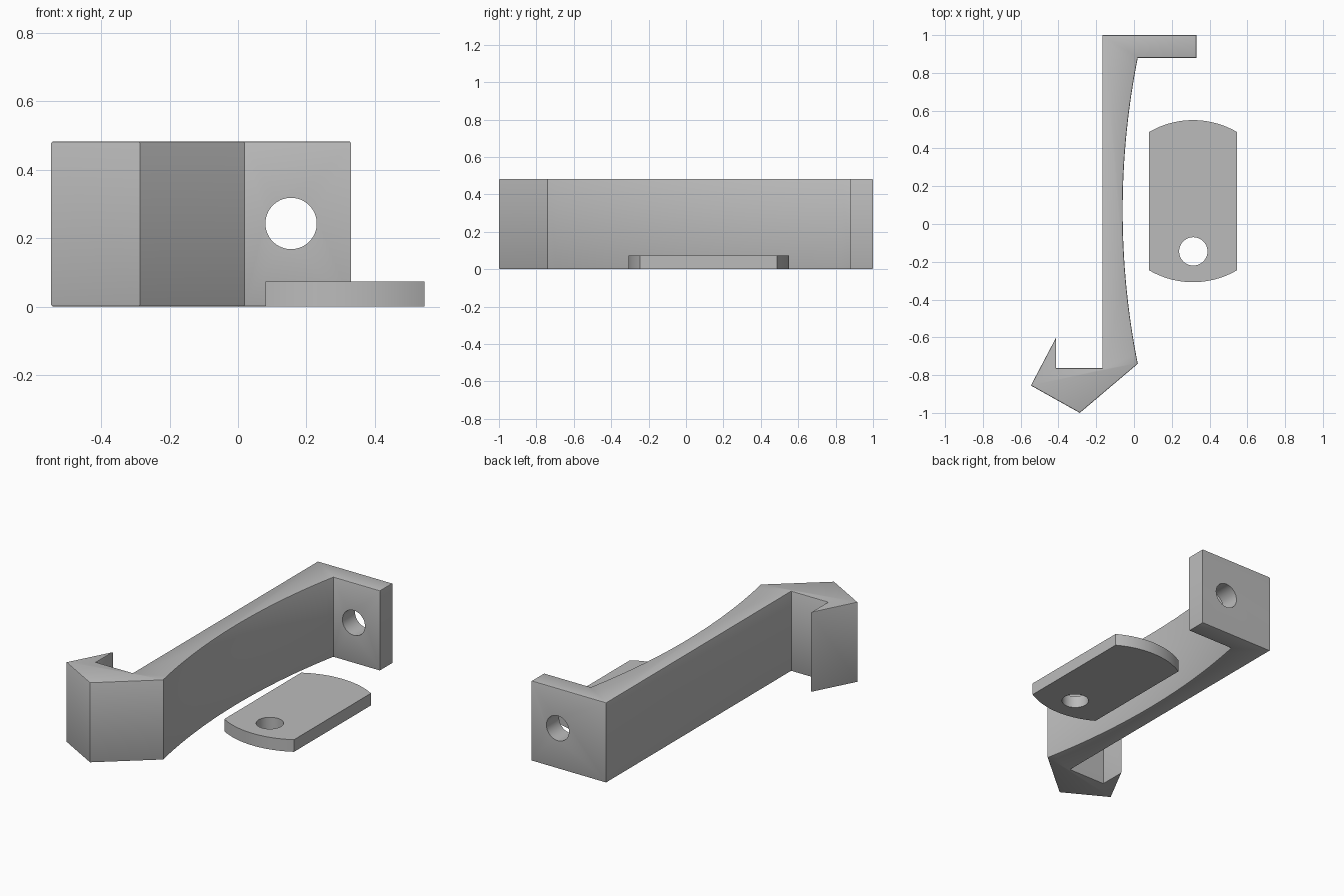
import bpy, bmesh, math
from mathutils import Vector

cube = bpy.data.objects.get("Cube")
if cube:
    bpy.data.objects.remove(cube, do_unlink=True)

grey = bpy.data.materials.new("plain grey")
grey.use_nodes = True
COLOUR = (0.5, 0.5, 0.5, 1)
grey.diffuse_color = COLOUR
grey.node_tree.nodes["Principled BSDF"].inputs["Base Color"].default_value = COLOUR


def arc(start, end, sagitta, steps):
    """Points on a shallow arc; positive sagitta bulges right of travel."""
    a, b = Vector(start), Vector(end)
    half = (b - a).length / 2
    along = (b - a).normalized()
    right = Vector((along.y, -along.x))
    radius = (half ** 2 + sagitta ** 2) / (2 * abs(sagitta))
    side = math.copysign(1, sagitta)
    centre = (a + b) / 2 + right * (sagitta - side * radius)
    sweep = math.asin(half / radius)
    points = []
    for i in range(steps + 1):
        t = sweep * (2 * i / steps - 1)
        points.append(centre + along * radius * math.sin(t)
                      + right * side * radius * math.cos(t))
    return points


def extrude(name, outline, height, rim=0):
    """Raise an outline into a solid, optionally easing its top and bottom rims."""
    bm = bmesh.new()
    base = bm.faces.new([bm.verts.new((p[0], p[1], 0)) for p in outline])
    top = bmesh.ops.extrude_face_region(bm, geom=[base], use_keep_orig=True)
    verts = [g for g in top["geom"] if isinstance(g, bmesh.types.BMVert)]
    bmesh.ops.translate(bm, verts=verts, vec=(0, 0, height))
    bmesh.ops.recalc_face_normals(bm, faces=bm.faces)
    if rim:
        rims = [e for e in bm.edges if abs(e.verts[0].co.z - e.verts[1].co.z) < 1e-5]
        bmesh.ops.bevel(bm, geom=rims, offset=rim, segments=2, profile=0.5,
                        affect='EDGES')
    mesh = bpy.data.meshes.new(name)
    bm.to_mesh(mesh)
    bm.free()
    mesh.materials.append(grey)
    obj = bpy.data.objects.new(name, mesh)
    bpy.context.collection.objects.link(obj)
    return obj


def drill(obj, location, radius, rotation=(0, 0, 0)):
    """Cut a round hole and remove the cutter."""
    bpy.ops.mesh.primitive_cylinder_add(vertices=64, radius=radius, depth=0.4,
                                        location=location, rotation=rotation)
    cutter = bpy.context.object
    cutter.hide_render = True
    cutter.data.materials.append(grey)
    mod = obj.modifiers.new("hole", 'BOOLEAN')
    mod.operation = 'DIFFERENCE'
    mod.solver = 'EXACT'
    mod.object = cutter
    bpy.ops.object.select_all(action='DESELECT')
    obj.select_set(True)
    bpy.context.view_layer.objects.active = obj
    bpy.ops.object.modifier_apply(modifier=mod.name)
    bpy.data.objects.remove(cutter, do_unlink=True)
    bpy.ops.object.shade_smooth_by_angle(angle=math.radians(25))


# Hooked arm with a curved inner side and a mounting tab
outline = [(-0.168, 1), (0.33, 1), (0.33, 0.88)]
outline += arc((0.02, 0.88), (0.02, -0.74), 0.08, 32)
outline += [(-0.287, -1), (-0.546, -0.855), (-0.412, -0.6),
            (-0.412, -0.762), (-0.168, -0.762)]
arm = extrude("hooked_arm", outline, 0.483, rim=0.006)
drill(arm, (0.155, 0.94, 0.243), 0.075, (math.pi / 2, 0, 0))

# Loose latch plate with rounded ends
ends = arc((0.08, -0.245), (0.545, -0.245), 0.063, 24)
ends += arc((0.545, 0.487), (0.08, 0.487), 0.063, 24)
plate = extrude("latch_plate", ends, 0.073)
drill(plate, (0.314, -0.145, 0.036), 0.075)
